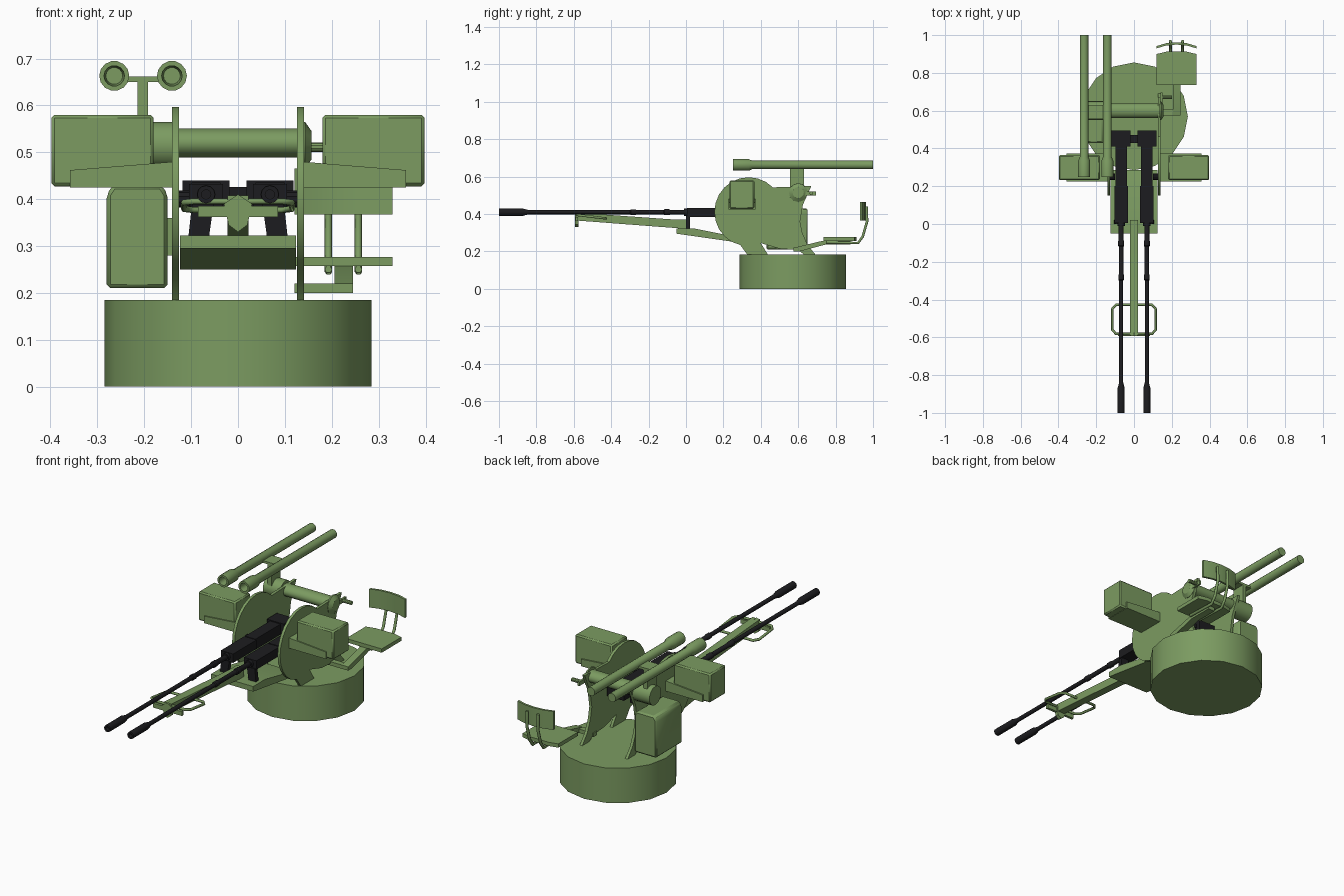
import bpy, bmesh, math
from mathutils import Vector

if "Cube" in bpy.data.objects:
    bpy.data.objects.remove(bpy.data.objects["Cube"])


def make_mat(name, col):
    m = bpy.data.materials.new(name)
    m.diffuse_color = (*col, 1)
    m.use_nodes = True
    m.node_tree.nodes["Principled BSDF"].inputs["Base Color"].default_value = m.diffuse_color
    return m


GREEN = make_mat("olive_green", (0.2, 0.33, 0.12))
BLACK = make_mat("gun_black", (0.012, 0.012, 0.014))


def finish(name, bm, mat, bevel=0):
    bmesh.ops.recalc_face_normals(bm, faces=bm.faces)
    me = bpy.data.meshes.new(name)
    bm.to_mesh(me)
    bm.free()
    ob = bpy.data.objects.new(name, me)
    bpy.context.collection.objects.link(ob)
    me.materials.append(mat)
    if bevel:
        b = ob.modifiers.new("bevel", 'BEVEL')
        b.width, b.segments = bevel, 1
    bpy.ops.object.select_all(action='DESELECT')
    bpy.context.view_layer.objects.active = ob
    ob.select_set(True)
    bpy.ops.object.shade_smooth_by_angle(angle=math.radians(35))
    return ob


def prism(name, pts, lo, hi, axis='x', mat=GREEN, bevel=0):
    """Extrude a profile: axis x uses (y,z), axis y uses (x,z), axis z uses (x,y)."""
    bm = bmesh.new()
    place = {'x': lambda a, b, t: (t, a, b), 'y': lambda a, b, t: (a, t, b),
             'z': lambda a, b, t: (a, b, t)}[axis]
    rings = [[bm.verts.new(place(a, b, t)) for a, b in pts] for t in (lo, hi)]
    n = len(pts)
    for r in rings:
        bm.faces.new(r)
    for i in range(n):
        j = (i + 1) % n
        bm.faces.new((rings[0][i], rings[0][j], rings[1][j], rings[1][i]))
    return finish(name, bm, mat, bevel)


def box(name, x, y, z, mat=GREEN, bevel=0):
    return prism(name, [(x[0], y[0]), (x[1], y[0]), (x[1], y[1]), (x[0], y[1])], *z, 'z', mat, bevel)


def lathe(name, prof, start, direction, mat=GREEN, n=12):
    """Revolve (radius, distance) points about an axis from start."""
    bm = bmesh.new()
    q = Vector((0, 0, 1)).rotation_difference(Vector(direction))
    rings = []
    for r, d in prof:
        rings.append([bm.verts.new(q @ Vector((r * math.cos(2 * math.pi * i / n),
                      r * math.sin(2 * math.pi * i / n), d)) + Vector(start)) for i in range(n)])
    for a, b in zip(rings, rings[1:]):
        for i in range(n):
            j = (i + 1) % n
            bm.faces.new((a[i], a[j], b[j], b[i]))
    bm.faces.new(rings[0])
    bm.faces.new(rings[-1])
    return finish(name, bm, mat)


def rod(name, a, b, r, mat=GREEN, n=10):
    d = Vector(b) - Vector(a)
    return lathe(name, [(r, 0), (r, d.length)], a, d, mat, n)


def pipe(name, pts, r, cyclic=False, mat=GREEN):
    cu = bpy.data.curves.new(name, 'CURVE')
    cu.dimensions, cu.bevel_depth, cu.bevel_resolution, cu.use_fill_caps = '3D', r, 1, True
    s = cu.splines.new('POLY')
    s.points.add(len(pts) - 1)
    for p, c in zip(s.points, pts):
        p.co = (*c, 1)
    s.use_cyclic_u = cyclic
    cu.materials.append(mat)
    ob = bpy.data.objects.new(name, cu)
    bpy.context.collection.objects.link(ob)
    return ob


# Base drum
lathe("base_drum", [(0.285, 0), (0.285, 0.185)], (0, 0.57, 0), (0, 0, 1), n=16)

# Side plates: round front, flat rear shoulder and two feet
arc = [(0.335 + 0.183 * math.cos(math.radians(a)), 0.412 + 0.185 * math.sin(math.radians(a)))
       for a in range(45, 241, 15)]
plate = arc + [(0.29, 0.235), (0.33, 0.18), (0.44, 0.18), (0.40, 0.245), (0.50, 0.215), (0.60, 0.208),
               (0.635, 0.18), (0.695, 0.18), (0.65, 0.235), (0.622, 0.30), (0.61, 0.36), (0.625, 0.45),
               (0.67, 0.55)]
for s, side in ((-1, "left"), (1, "right")):
    prism(side + "_plate", plate, s * 0.126, s * 0.141)

    # Ammunition box and its feed chute
    box(side + "_ammo_box", sorted((s * 0.18, s * 0.398)), (0.232, 0.365), (0.427, 0.58), bevel=0.007)
    prism(side + "_feed_chute", [(s * 0.135, 0.425), (s * 0.358, 0.425), (s * 0.358, 0.462),
          (s * 0.135, 0.48)], 0.226, 0.372, 'y')

    # Gun: barrel with flash hider, receiver, rear housing, front support leg
    x = s * 0.068
    lathe(side + "_barrel", [(0.01, 0.02), (0.01, 0), (0.019, 0), (0.019, 0.13), (0.011, 0.16),
          (0.011, 0.70), (0.015, 0.705), (0.015, 0.73), (0.012, 0.735), (0.012, 0.88), (0.016, 0.885),
          (0.016, 0.91), (0.013, 0.915), (0.013, 1.02)], (x, -1, 0.41), (0, 1, 0), BLACK)
    box(side + "_receiver", (x - 0.036, x + 0.036), (0.005, 0.2), (0.385, 0.432), BLACK)
    box(side + "_receiver_rear", (x - 0.031, x + 0.031), (0.2, 0.42), (0.38, 0.435), BLACK)
    box(side + "_rear_housing", (x - 0.05, x + 0.05), (0.41, 0.495), (0.378, 0.44), BLACK)
    lathe(side + "_barrel_collar", [(0.02, 0), (0.02, 0.03)], (x, -0.01, 0.41), (0, 1, 0), BLACK)
    prism(side + "_gun_leg", [(s * 0.062, 0.318), (s * 0.106, 0.318), (s * 0.098, 0.39),
          (s * 0.052, 0.39)], 0.0, 0.022, 'y', BLACK)
    rod(side + "_receiver_pin", (s * 0.10, 0.25, 0.40), (s * 0.13, 0.25, 0.40), 0.018, BLACK)

    # Seat back tubes
    pipe(side + "_seat_tube", [(0.225 + s * 0.032, y, z) for y, z in
         ((0.75, 0.25), (0.92, 0.245), (0.945, 0.28), (0.968, 0.36), (0.966, 0.44))], 0.008)

    # Front plate ear of the carrying frame
    box(side + "_frame_ear", sorted((s * 0.02, s * 0.085)), (-0.592, -0.578), (0.362, 0.385))

box("gun_link", (-0.03, 0.03), (0.43, 0.47), (0.405, 0.426), BLACK)

# Cradle under the guns
prism("cradle", [(-0.05, 0.322), (-0.05, 0.295), (0.265, 0.25), (0.285, 0.275), (0.05, 0.322)],
      -0.124, 0.124)

# Front beam with its end piece and carrying loop
prism("front_beam", [(-0.59, 0.408), (-0.59, 0.366), (-0.05, 0.325), (0.02, 0.318), (0.02, 0.37),
      (-0.05, 0.37)], -0.022, 0.022)
prism("beam_end", [(-0.03, 0.39), (0, 0.41), (0.03, 0.39), (0.02, 0.345), (0, 0.33), (-0.02, 0.345)],
      -0.594, -0.575, 'y')
pipe("carrying_loop", [(x, y, 0.395 - 0.12 * (y + 0.58)) for x, y in (
     (-0.095, -0.582), (0.095, -0.582), (0.115, -0.56), (0.115, -0.45), (0.095, -0.427),
     (-0.095, -0.427), (-0.115, -0.45), (-0.115, -0.56))], 0.007, True)

# Cross tube between plates with left end cap
tube = rod("cross_tube", (0, 0, -0.2), (0, 0, 0.14), 0.031, n=14)
tube.rotation_euler = (0, math.pi / 2, 0)
tube.location = (0, 0.6, 0.52)
tube.scale = (1, 1.25, 1)
rod("tube_end_cap", (-0.24, 0.6, 0.515), (-0.14, 0.6, 0.515), 0.05, n=14)

# Elevation crank on the right
lathe("crank_hub", [(0.05, 0), (0.05, 0.008), (0.03, 0.022)], (0.135, 0.6, 0.515), (1, 0, 0))
box("crank_arm", (0.14, 0.15), (0.59, 0.695), (0.5, 0.522))
rod("crank_handle", (0.145, 0.67, 0.511), (0.20, 0.67, 0.511), 0.010)

# Equipment box on the left, narrowed at the top
prism("equipment_box", [(-0.28, 0.21), (-0.15, 0.21), (-0.15, 0.41), (-0.163, 0.43), (-0.267, 0.43),
      (-0.28, 0.41)], 0.43, 0.65, 'y', bevel=0.008)
box("box_bracket", (-0.155, -0.135), (0.48, 0.6), (0.28, 0.36))

# Post carrying two spare barrels
box("spare_post", (-0.214, -0.192), (0.555, 0.63), (0.54, 0.655))
box("spare_crossbar", (-0.255, -0.15), (0.555, 0.63), (0.65, 0.662))
for x, nm in ((-0.264, "outer"), (-0.141, "inner")):
    lathe(nm + "_spare_barrel", [(0.018, 0.05), (0.022, 0), (0.032, 0), (0.032, 0.085), (0.023, 0.105),
          (0.023, 0.75)], (x, 0.25, 0.663), (0, 1, 0), n=14)

# Seat with curved back and support arm
prism("seat", [(0.12, 0.735), (0.33, 0.735), (0.33, 0.9), (0.28, 0.912), (0.17, 0.912), (0.12, 0.9)],
      0.257, 0.277, 'z')
prism("seat_back", [(0.12, 0.93), (0.17, 0.945), (0.225, 0.95), (0.28, 0.945), (0.33, 0.93),
      (0.33, 0.942), (0.28, 0.957), (0.225, 0.962), (0.17, 0.957), (0.12, 0.942)], 0.367, 0.465, 'z')
box("seat_arm_root", (0.12, 0.245), (0.575, 0.605), (0.2, 0.22))
prism("seat_arm", [(0.575, 0.2), (0.605, 0.2), (0.75, 0.238), (0.88, 0.238), (0.88, 0.257),
      (0.73, 0.257), (0.575, 0.22)], 0.206, 0.245)
